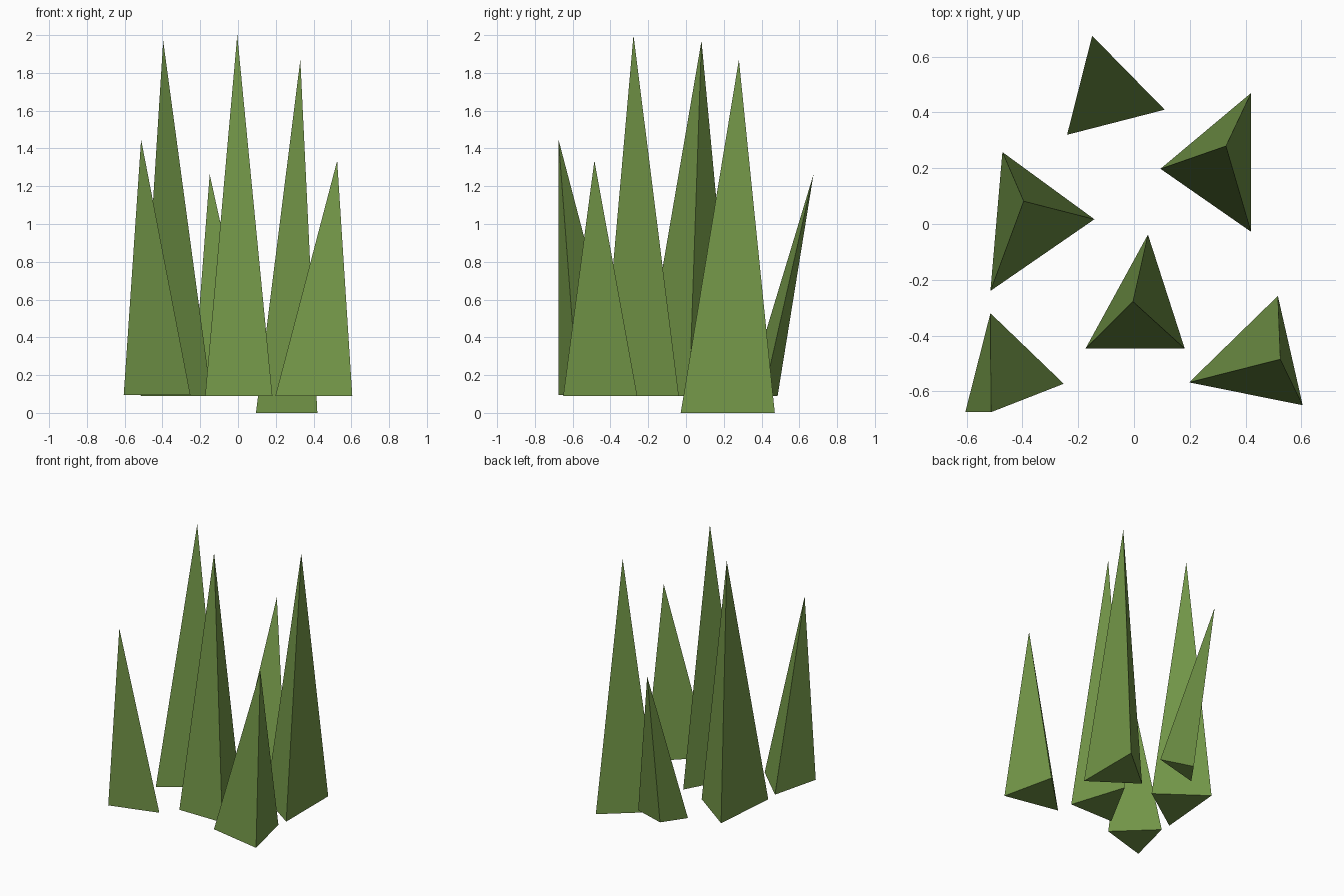
import bpy, bmesh

if "Cube" in bpy.data.objects:
    bpy.data.objects.remove(bpy.data.objects["Cube"])

green = bpy.data.materials.new("grass green")
green.diffuse_color = (0.172, 0.308, 0.065, 1)
green.use_nodes = True
green.node_tree.nodes["Principled BSDF"].inputs["Base Color"].default_value = green.diffuse_color


def blade(name, base, z, tip):
    """Three-sided grass blade: triangular foot rising to a pointed tip."""
    bm = bmesh.new()
    foot = [bm.verts.new((x, y, z)) for x, y in base]
    top = bm.verts.new(tip)
    bm.faces.new(foot)
    for i in range(3):
        bm.faces.new((foot[i], foot[(i + 1) % 3], top))
    bmesh.ops.recalc_face_normals(bm, faces=bm.faces)
    mesh = bpy.data.meshes.new(name)
    bm.to_mesh(mesh)
    bm.free()
    mesh.materials.append(green)
    bpy.context.collection.objects.link(bpy.data.objects.new(name, mesh))


# Blades of the tuft: foot corners, foot height, tip
blade("back_blade", [(0.11, 0.41), (-0.24, 0.32), (-0.124, 0.485)], 0.09, (-0.15, 0.675, 1.263))
blade("right_blade", [(0.42, 0.47), (0.42, -0.028), (0.095, 0.198)], 0.0, (0.33, 0.28, 1.87))
blade("left_blade", [(-0.472, 0.258), (-0.142, 0.017), (-0.515, -0.24)], 0.09, (-0.396, 0.082, 1.97))
blade("centre_blade", [(0.05, -0.038), (0.182, -0.447), (-0.174, -0.447)], 0.09, (-0.004, -0.278, 2.0))
blade("front_right_blade", [(0.516, -0.258), (0.605, -0.65), (0.198, -0.568)], 0.09, (0.525, -0.485, 1.335))
blade("front_left_blade", [(-0.515, -0.32), (-0.252, -0.573), (-0.605, -0.675)], 0.095, (-0.513, -0.675, 1.447))
